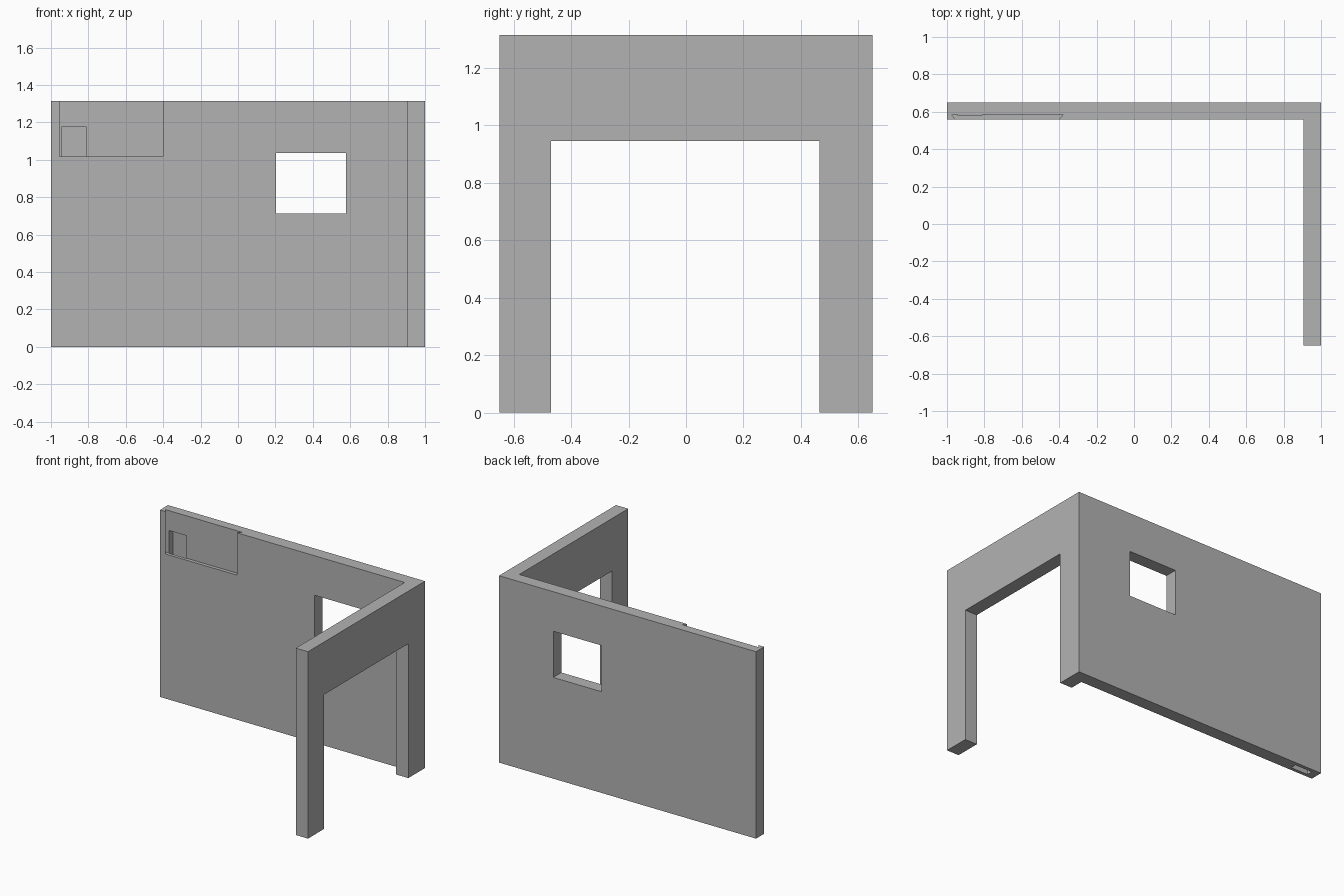
import bpy
import bmesh

if "Cube" in bpy.data.objects:
    bpy.data.objects.remove(bpy.data.objects["Cube"], do_unlink=True)

grey = bpy.data.materials.new("plain grey")
grey.use_nodes = True
colour = (0.45, 0.45, 0.45, 1)
grey.diffuse_color = colour
grey.node_tree.nodes["Principled BSDF"].inputs["Base Color"].default_value = colour


def prism(name, outline, offset):
    """Extrude a closed outline of 3D points along an offset."""
    bm = bmesh.new()
    face = bm.faces.new([bm.verts.new(p) for p in outline])
    grown = bmesh.ops.extrude_face_region(bm, geom=[face])["geom"]
    moved = [g for g in grown if isinstance(g, bmesh.types.BMVert)]
    bmesh.ops.translate(bm, verts=moved, vec=offset)
    bmesh.ops.recalc_face_normals(bm, faces=bm.faces)
    mesh = bpy.data.meshes.new(name)
    bm.to_mesh(mesh)
    bm.free()
    mesh.materials.append(grey)
    obj = bpy.data.objects.new(name, mesh)
    bpy.context.collection.objects.link(obj)
    return obj


def box(name, x, y, z):
    base = [(x[0], y[0], z[0]), (x[1], y[0], z[0]), (x[1], y[1], z[0]), (x[0], y[1], z[0])]
    return prism(name, base, (0, 0, z[1] - z[0]))


def combine(target, tool, operation):
    """Apply a boolean and discard the tool object."""
    mod = target.modifiers.new(operation, "BOOLEAN")
    mod.operation, mod.object, mod.solver = operation, tool, "EXACT"
    depsgraph = bpy.context.evaluated_depsgraph_get()
    result = bpy.data.meshes.new_from_object(target.evaluated_get(depsgraph))
    target.modifiers.clear()
    target.data = result
    bpy.data.objects.remove(tool, do_unlink=True)


HEIGHT = 1.315
FRONT, BACK = 0.56, 0.65     # faces of the long wall
INNER = 0.905                # inner face of the side wall

# Long wall, joined to the side wall with its wide doorway
walls = box("corner_walls", (-1, 1), (FRONT, BACK), (0, HEIGHT))
doorway = [(-BACK, 0), (-0.47, 0), (-0.47, 0.945), (0.465, 0.945),
           (0.465, 0), (BACK, 0), (BACK, HEIGHT), (-BACK, HEIGHT)]
side = prism("side_wall", [(INNER, y, z) for y, z in doorway], (1 - INNER, 0, 0))
combine(walls, side, "UNION")

# Window opening
combine(walls, box("window_cutter", (0.203, 0.578), (0.4, 0.8), (0.712, 1.037)), "DIFFERENCE")

# Channel from the underside up to the pocket
combine(walls, box("channel_cutter", (-0.945, -0.81), (0.583, 0.625), (-0.1, 1.1)), "DIFFERENCE")

# Pocket behind the slot
combine(walls, box("pocket_cutter", (-0.945, -0.81), (0.575, 0.625), (1.017, 1.175)), "DIFFERENCE")

# Dovetail slot, open at the top
slot = [(-0.955, FRONT), (-0.40, FRONT), (-0.378, 0.585), (-0.975, 0.585)]
slot = [(-0.955, 0.55), (-0.40, 0.55)] + [slot[1], slot[2], slot[3], slot[0]]
combine(walls, prism("slot_cutter", [(x, y, 1.017) for x, y in slot], (0, 0, 0.5)), "DIFFERENCE")
walls.data.materials.clear()
walls.data.materials.append(grey)

# Fine upright ticks along the foot of the long wall
for i, x in enumerate((-0.925, -0.463, 0, 0.462)):
    box(f"foot_tick_{i + 1}", (x - 0.001, x + 0.001), (FRONT - 0.001, FRONT + 0.001), (0, 0.05))
